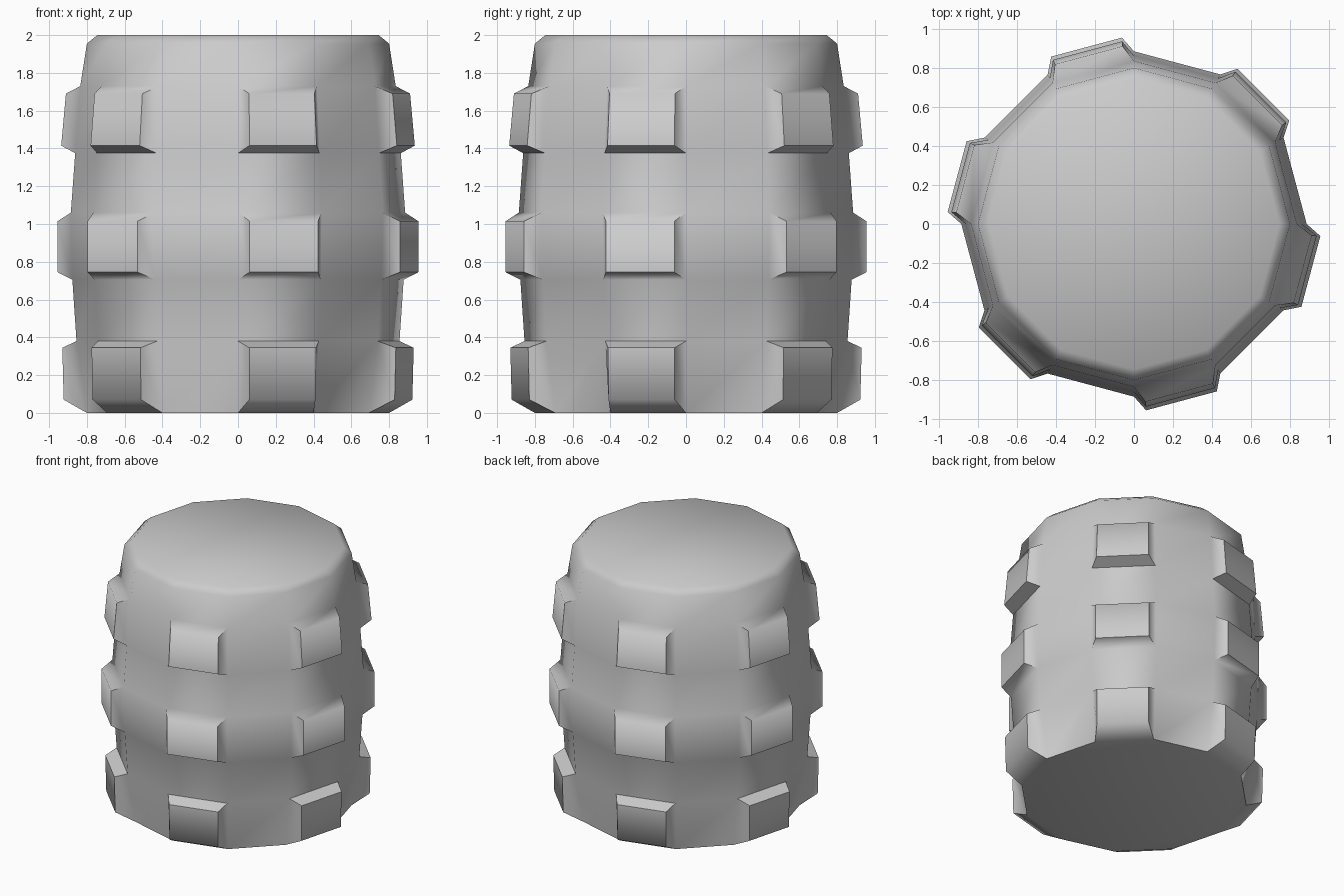
import bpy, bmesh
from math import cos, sin, radians

if "Cube" in bpy.data.objects:
    bpy.data.objects.remove(bpy.data.objects["Cube"])

SIDES = 12
# barrel profile: radius, height
RINGS = [(0.80, 0.0), (0.855, 0.38), (0.877, 0.705), (0.885, 1.06),
         (0.862, 1.375), (0.835, 1.73), (0.80, 1.955), (0.745, 2.0)]
# raised panels per band: row -> (radius, height) of lower and upper edge
PANELS = {0: ((0.925, 0.07), (0.932, 0.345)),
          2: ((0.957, 0.745), (0.957, 1.015)),
          4: ((0.938, 1.415), (0.913, 1.69))}
PANEL_HALF_ANGLE = 11.3

bm = bmesh.new()


def point(radius, height, degrees):
    a = radians(degrees)
    return bm.verts.new((radius * cos(a), radius * sin(a), height))


# barrel body rings
rings = [[point(r, z, 30 * k) for k in range(SIDES)] for r, z in RINGS]

for row in range(len(RINGS) - 1):
    for k in range(SIDES):
        n = (k + 1) % SIDES
        base = [rings[row][k], rings[row][n], rings[row + 1][n], rings[row + 1][k]]
        if row in PANELS and k % 2 == 1:
            # raised panel with sloped rims on every second side
            mid = 30 * k + 15
            (r0, z0), (r1, z1) = PANELS[row]
            h = PANEL_HALF_ANGLE
            top = [point(r0, z0, mid - h), point(r0, z0, mid + h),
                   point(r1, z1, mid + h), point(r1, z1, mid - h)]
            bm.faces.new(top)
            for i in range(4):
                j = (i + 1) % 4
                bm.faces.new((base[i], base[j], top[j], top[i]))
        else:
            bm.faces.new(base)

# flat ends
bm.faces.new(rings[-1])
bm.faces.new(rings[0][::-1])
bmesh.ops.recalc_face_normals(bm, faces=bm.faces[:])

mesh = bpy.data.meshes.new("ribbed_barrel")
bm.to_mesh(mesh)
bm.free()
barrel = bpy.data.objects.new("ribbed_barrel", mesh)
bpy.context.collection.objects.link(barrel)

# soft shading with a crisp bottom edge
bpy.context.view_layer.objects.active = barrel
barrel.select_set(True)
bpy.ops.object.shade_smooth_by_angle(angle=radians(65))
